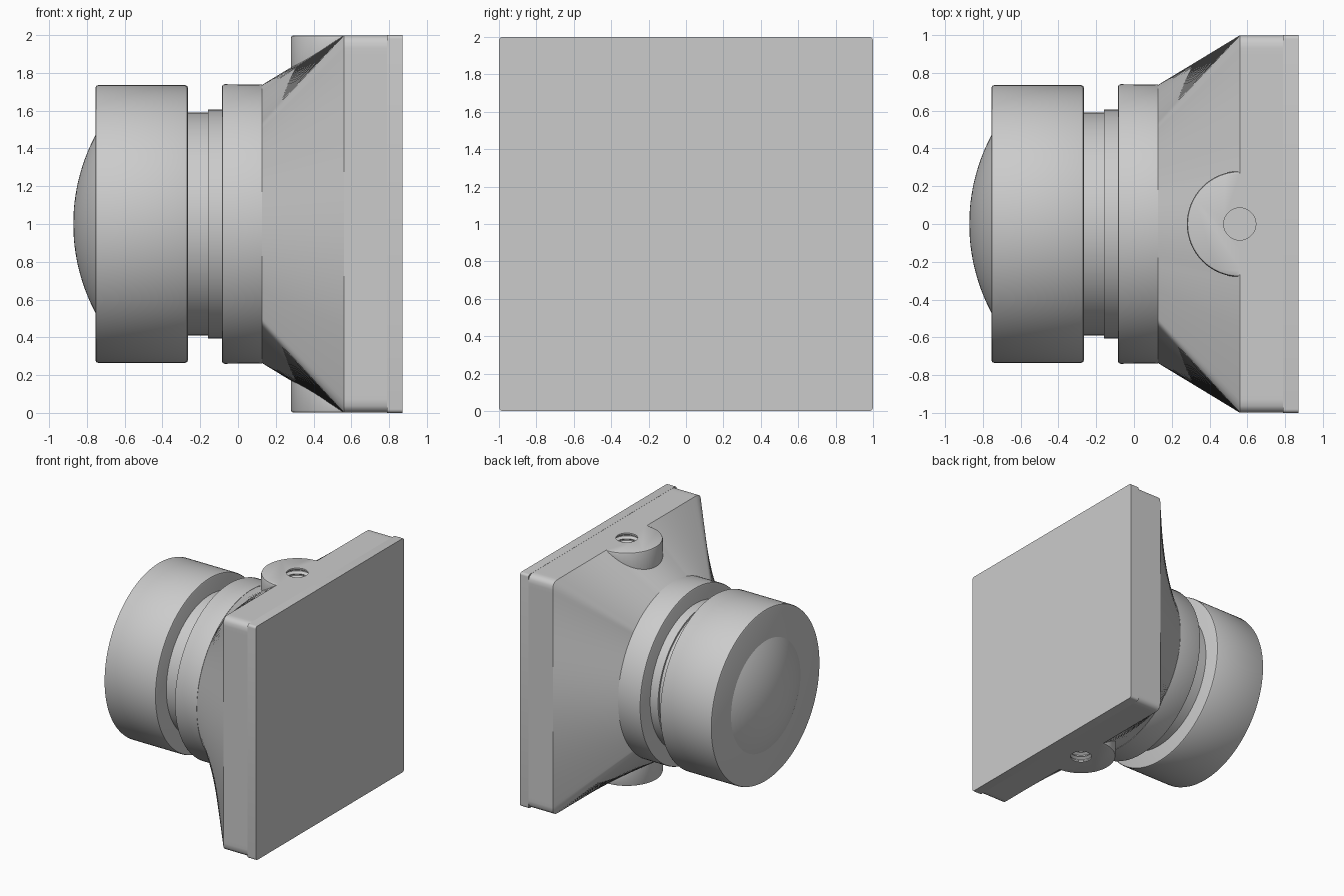
import bpy, bmesh, math
from mathutils import Vector

if "Cube" in bpy.data.objects:
    bpy.data.objects.remove(bpy.data.objects["Cube"], do_unlink=True)

grey = bpy.data.materials.new("plain grey")
grey.use_nodes = True
grey.diffuse_color = (0.6, 0.6, 0.6, 1)
grey.node_tree.nodes["Principled BSDF"].inputs["Base Color"].default_value = (0.6, 0.6, 0.6, 1)


def finish(name, bm):
    bmesh.ops.recalc_face_normals(bm, faces=bm.faces)
    mesh = bpy.data.meshes.new(name)
    bm.to_mesh(mesh)
    bm.free()
    mesh.materials.append(grey)
    obj = bpy.data.objects.new(name, mesh)
    bpy.context.collection.objects.link(obj)
    return obj


def loft(name, rings):
    """Skin closed rings of equal point count and cap both ends."""
    bm = bmesh.new()
    loops = [[bm.verts.new(p) for p in ring] for ring in rings]
    for a, b in zip(loops, loops[1:]):
        for i in range(len(a)):
            j = (i + 1) % len(a)
            bm.faces.new((a[i], a[j], b[j], b[i]))
    bm.faces.new(loops[0])
    bm.faces.new(loops[-1])
    return finish(name, bm)


def smooth(obj):
    bpy.ops.object.select_all(action="DESELECT")
    obj.select_set(True)
    bpy.context.view_layer.objects.active = obj
    bpy.ops.object.shade_smooth_by_angle(angle=math.radians(30))


def angles(n):
    return [math.tau * i / n for i in range(n)]


def circle_x(x, r, n=128):
    return [Vector((x, r * math.cos(a), 1 + r * math.sin(a))) for a in angles(n)]


def square_x(x, half, r, n=360):
    """Rounded square whose points match a circle by direction."""
    ring = []
    for a in angles(n):
        c, s = math.cos(a), math.sin(a)
        p = Vector((c, s)) * half / max(abs(c), abs(s))
        inner = Vector([max(r - half, min(half - r, v)) for v in p])
        p = inner + (p - inner).normalized() * r
        ring.append(Vector((x, p.x, 1 + p.y)))
    return ring


def lathe_x(name, profile):
    obj = loft(name, [circle_x(x, r) for x, r in profile])
    smooth(obj)
    return obj


def lathe_z(name, profile, side, n=64, max_x=9):
    """Turned shape on the mounting axis; side -1 mirrors it to the bottom."""
    return loft(name, [[Vector((min(0.56 + r * math.cos(a), max_x), r * math.sin(a),
                                1 + side * (z - 1))) for a in angles(n)]
                       for z, r in profile])


def combine(obj, tool, operation):
    mod = obj.modifiers.new(operation.title(), "BOOLEAN")
    mod.operation = operation
    mod.solver = "EXACT"
    mod.object = tool
    bpy.ops.object.select_all(action="DESELECT")
    obj.select_set(True)
    bpy.context.view_layer.objects.active = obj
    bpy.ops.object.modifier_apply(modifier=mod.name)
    bpy.data.objects.remove(tool, do_unlink=True)


def rim(x0, x1, r, b=0.014):
    """Ring profile with softened edges."""
    return [(x0, r - b), (x0 + b * 0.3, r - b * 0.3), (x0 + b, r),
            (x1 - b, r), (x1 - b * 0.3, r - b * 0.3), (x1, r - b)]


# Housing: round throat blending into a square slab
housing = loft("housing", [circle_x(0.125, 0.735, 360),
                           square_x(0.56, 0.999, 0.05),
                           square_x(0.79, 0.999, 0.05)])

# Mounting bosses with threaded holes, top and bottom
thread = [(1.74, 0.085)]
for k in range(6):
    z = 1.75 + k * 0.04
    thread += [(z, 0.085), (z + 0.015, 0.108), (z + 0.022, 0.108), (z + 0.036, 0.085)]
thread += [(2.03, 0.085)]
for side in (1, -1):
    boss = lathe_z("boss", [(1.65, 0.28), (1.985, 0.28), (1.995, 0.276), (1.999, 0.268)],
                   side, max_x=0.7)
    combine(housing, boss, "UNION")
    combine(housing, lathe_z("hole", thread, side), "DIFFERENCE")
smooth(housing)

# Square cover plate
bm = bmesh.new()
bmesh.ops.create_cube(bm, size=1)
for v in bm.verts:
    v.co = Vector((0.83 + v.co.x * 0.08, v.co.y * 2, 1 + v.co.z * 2))
long_edges = [e for e in bm.edges if abs(e.verts[0].co.x - e.verts[1].co.x) > 0.01]
bmesh.ops.bevel(bm, geom=long_edges, offset=0.02, segments=5, profile=0.5, affect="EDGES")
smooth(finish("cover_plate", bm))

# Collar, stepped neck and front ring
lathe_x("collar", rim(-0.085, 0.126, 0.74)[:3] + [(0.126, 0.738)])
lathe_x("neck", [(-0.28, 0.59), (-0.16, 0.59), (-0.16, 0.606), (-0.07, 0.606)])
lathe_x("front_ring", rim(-0.755, -0.265, 0.735))

# Domed front lens, a shallow spherical cap
R = 1.0
cap = [math.radians(29) * (1 - i / 16) for i in range(16)]
lathe_x("front_lens", [(-0.872 + R * (1 - math.cos(t)), R * math.sin(t)) for t in cap]
        + [(-0.872, 0.004)])
